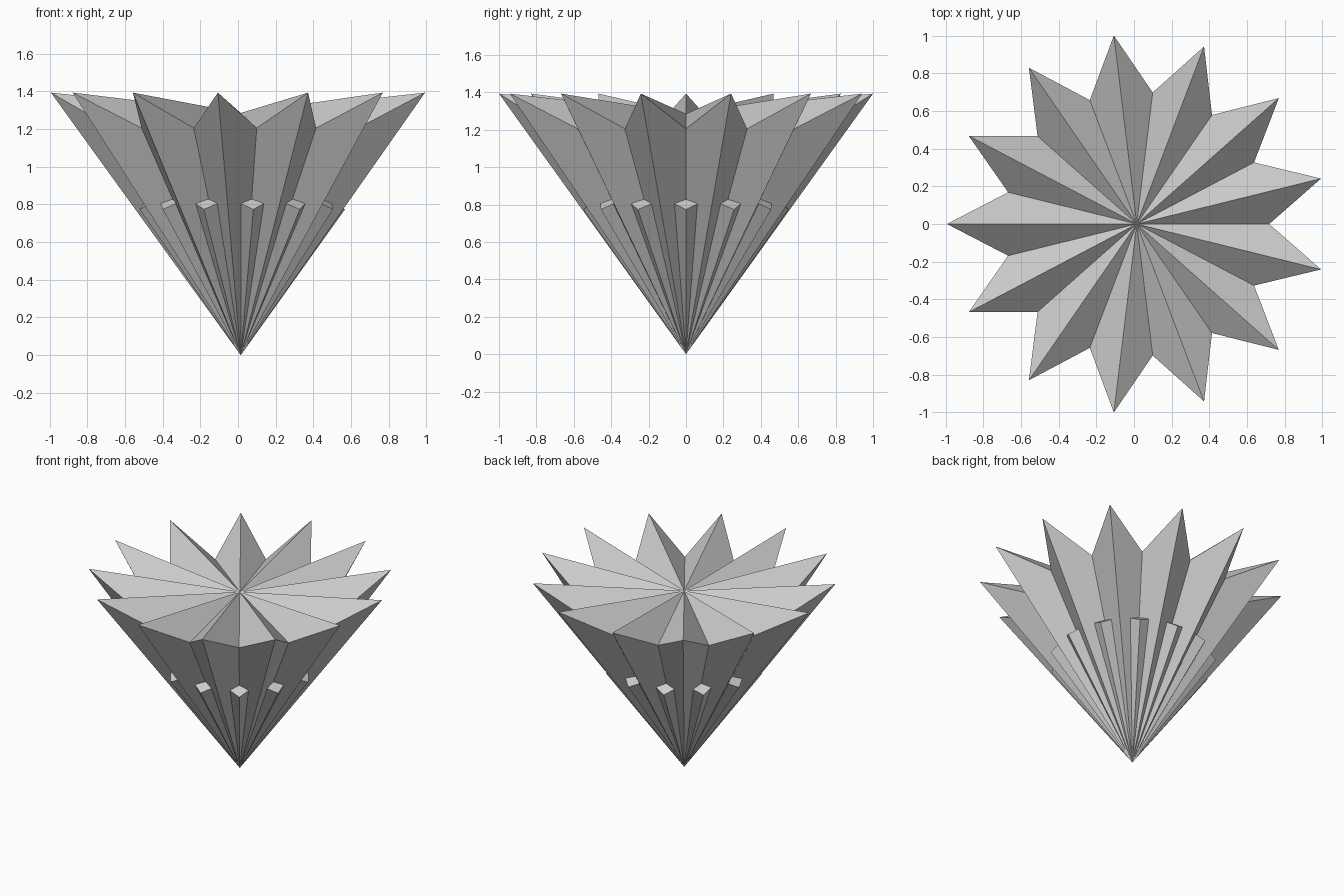
import bpy
import bmesh
import math

cube = bpy.data.objects.get("Cube")
if cube:
    bpy.data.objects.remove(cube, do_unlink=True)

POINTS = 13
STEP = 2 * math.pi / POINTS
CENTER_X = 0.0146

grey = bpy.data.materials.new("light_grey")
grey.use_nodes = True
colour = (0.6, 0.6, 0.6, 1.0)
grey.diffuse_color = colour
grey.node_tree.nodes["Principled BSDF"].inputs["Base Color"].default_value = colour


def polar(r, angle, z):
    return (CENTER_X + r * math.cos(angle), r * math.sin(angle), z)


def spike(name, rim, top=None):
    """Close a rim to a point on the ground, and cap it flat or with a centre point."""
    bm = bmesh.new()
    ring = [bm.verts.new(p) for p in rim]
    base = bm.verts.new((CENTER_X, 0, 0))
    peak = bm.verts.new(top) if top else None
    for a, b in zip(ring, ring[1:] + ring[:1]):
        bm.faces.new((base, b, a))
        if peak:
            bm.faces.new((peak, a, b))
    if not peak:
        bm.faces.new(ring)
    bmesh.ops.recalc_face_normals(bm, faces=bm.faces)
    mesh = bpy.data.meshes.new(name)
    bm.to_mesh(mesh)
    bm.free()
    mesh.materials.append(grey)
    obj = bpy.data.objects.new(name, mesh)
    bpy.context.collection.objects.link(obj)
    return obj


# Pleated star cone: low valleys alternate with high tips
star_rim = []
for i in range(POINTS):
    star_rim.append(polar(0.703, i * STEP, 1.205))
    star_rim.append(polar(1.0073, (i + 0.5) * STEP, 1.393))
spike("star_cone", star_rim, (CENTER_X, 0, 1.285))

# Slim four-sided prong in every valley, with a sloping end
for i in range(POINTS):
    a = i * STEP
    side = math.atan2(0.061, 0.514)
    r_side = math.hypot(0.061, 0.514)
    spike(f"prong_{i + 1:02d}", [
        polar(0.553, a, 0.774),
        polar(r_side, a + side, 0.804),
        polar(0.475, a, 0.834),
        polar(r_side, a - side, 0.804),
    ])
